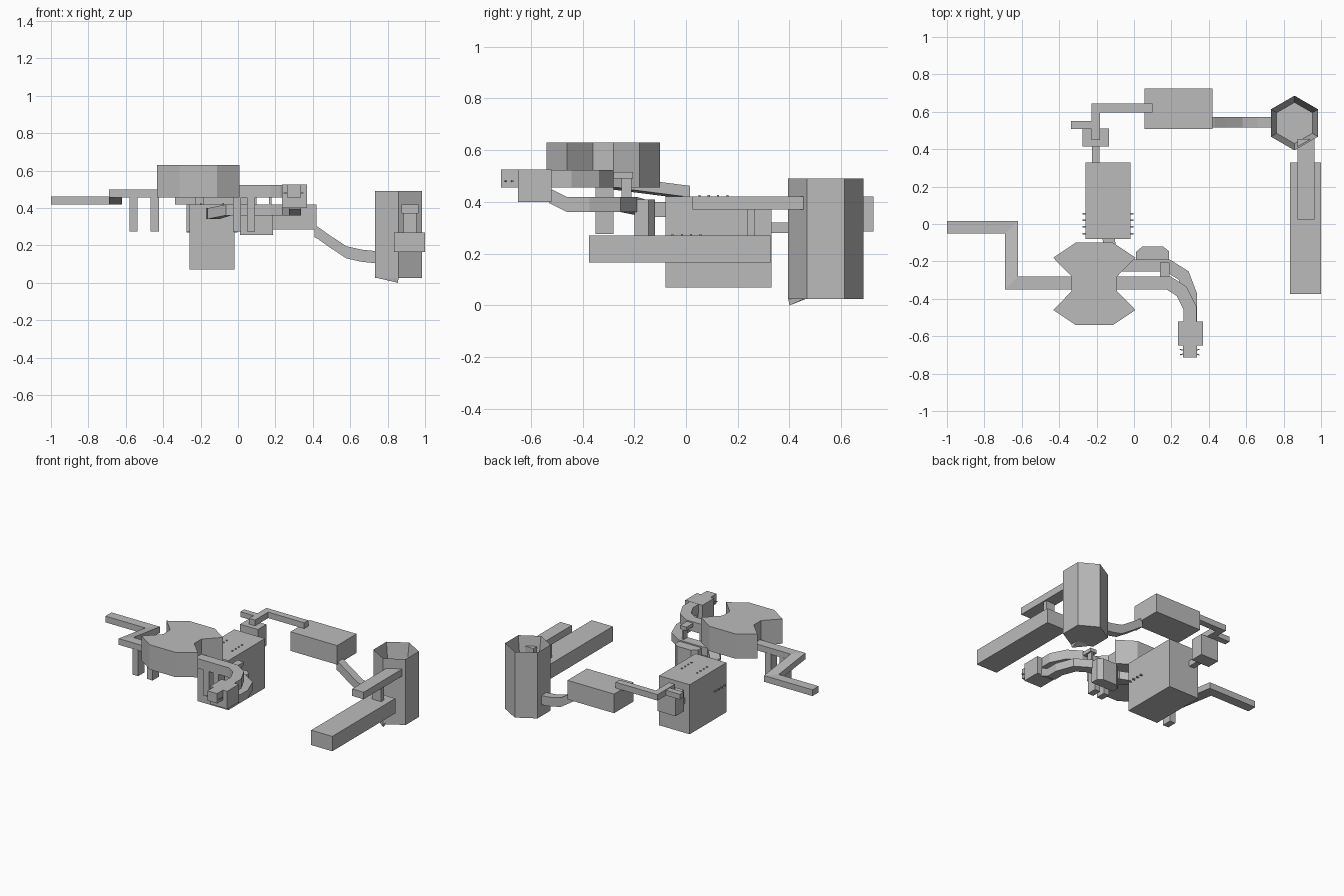
import bpy
import bmesh
from math import cos, sin, pi
from mathutils import Vector

cube = bpy.data.objects.get("Cube")
if cube:
    bpy.data.objects.remove(cube)

grey = bpy.data.materials.new("plain grey")
grey.use_nodes = True
colour = (0.5, 0.5, 0.5, 1)
grey.diffuse_color = colour
grey.node_tree.nodes["Principled BSDF"].inputs["Base Color"].default_value = colour


def finish(name, bm):
    bmesh.ops.recalc_face_normals(bm, faces=bm.faces)
    mesh = bpy.data.meshes.new(name)
    bm.to_mesh(mesh)
    bm.free()
    mesh.materials.append(grey)
    obj = bpy.data.objects.new(name, mesh)
    bpy.context.collection.objects.link(obj)
    return obj


def bridge(bm, a, b):
    for i in range(len(a)):
        j = (i + 1) % len(a)
        bm.faces.new((a[i], a[j], b[j], b[i]))


def box(name, x, y, z):
    prism(name, [(x[0], y[0]), (x[1], y[0]), (x[1], y[1]), (x[0], y[1])], z)


def prism(name, outline, z):
    bm = bmesh.new()
    low, high = [[bm.verts.new((px, py, h)) for px, py in outline] for h in z]
    bm.faces.new(low)
    bm.faces.new(high)
    bridge(bm, low, high)
    return finish(name, bm)


def duct(name, path, width, height):
    """Sweep an upright rectangle along a path with mitred corners."""
    pts = [Vector(p) for p in path]
    bm = bmesh.new()
    rings = []
    for i, p in enumerate(pts):
        before = p - pts[i - 1] if i else pts[1] - p
        after = pts[i + 1] - p if i < len(pts) - 1 else before
        flat = [Vector((d.x, d.y, 0)).normalized() for d in (before, after)]
        along = (flat[0] + flat[1]).normalized()
        side = Vector((-along.y, along.x, 0)) * (width / 2 / along.dot(flat[0]))
        up = Vector((0, 0, height / 2))
        rings.append([bm.verts.new(v) for v in
                      (p - side - up, p + side - up, p + side + up, p - side + up)])
    bm.faces.new(rings[0])
    bm.faces.new(rings[-1])
    for a, b in zip(rings, rings[1:]):
        bridge(bm, a, b)
    return finish(name, bm)


# Main body and the notched drum in front of it
box("main_box", (-0.26, -0.02), (-0.08, 0.33), (0.07, 0.42))
quarter = [(0.1, 0.22), (0.22, 0.14), (0.122, 0.04)]
half = quarter + [(x, -y) for x, y in reversed(quarter)]
outline = half + [(-x, -y) for x, y in half]
prism("notched_drum", [(x - 0.212, y - 0.32) for x, y in outline], (0.455, 0.63))

# Side bolts and small studs on the main box
for i in range(4):
    y = -0.052 + i * 0.036
    box("side_bolt", (-0.276, -0.002), (y - 0.004, y + 0.004), (0.268, 0.276))
    for x in (-0.2, -0.08):
        box("top_stud", (x - 0.004, x + 0.004), (y + 0.1, y + 0.108), (0.42, 0.426))

# Cranked handle on the right side of the drum
duct("cranked_handle", [(-1, -0.018, 0.44), (-0.655, -0.018, 0.44),
                        (-0.655, -0.315, 0.478), (-0.32, -0.315, 0.478)], 0.068, 0.044)

# Hanging legs
for x in (-0.558, -0.445, -0.005, 0.07):
    box("hanging_leg", (x - 0.022, x + 0.022), (-0.35, -0.28), (0.275, 0.46))

# Upper and lower curved arms ending at the nozzle
duct("upper_arm", [(-0.1, -0.315, 0.49), (0.185, -0.315, 0.49), (0.255, -0.36, 0.49),
                   (0.3, -0.45, 0.49), (0.3, -0.53, 0.49)], 0.07, 0.068)
duct("lower_arm", [(-0.137, -0.05, 0.37), (-0.13, -0.14, 0.37), (-0.05, -0.222, 0.39),
                   (0.18, -0.222, 0.39), (0.265, -0.275, 0.39), (0.305, -0.38, 0.39),
                   (0.305, -0.46, 0.39), (0.305, -0.53, 0.425)], 0.066, 0.058)
prism("arm_lobe", [(0.01, -0.2), (0.01, -0.15), (0.045, -0.12), (0.155, -0.12),
                   (0.187, -0.145), (0.187, -0.2)], (0.255, 0.41))
box("arm_strut", (0.165, 0.18), (-0.25, -0.21), (0.41, 0.51))
box("strut_cap", (0.14, 0.19), (-0.29, -0.205), (0.49, 0.515))
box("nozzle_block", (0.235, 0.37), (-0.65, -0.52), (0.4, 0.525))
box("nozzle_tip", (0.262, 0.337), (-0.715, -0.65), (0.455, 0.525))
for tilt in (-0.015, 0.015):
    duct("tip_pin", [(0.245, -0.685 - tilt, 0.48), (0.35, -0.685 + tilt, 0.48)], 0.006, 0.006)

# Rear pipework
box("rear_outlet", (-0.225, -0.185), (0.32, 0.42), (0.28, 0.32))
box("rear_valve", (-0.275, -0.135), (0.415, 0.51), (0.27, 0.42))
duct("rear_pipe", [(-0.205, 0.45, 0.44), (-0.205, 0.62, 0.44), (0.1, 0.62, 0.44)], 0.046, 0.042)
box("rear_stub", (-0.337, -0.2), (0.507, 0.55), (0.42, 0.457))
box("rear_box", (0.055, 0.42), (0.507, 0.724), (0.285, 0.42))
duct("sagging_pipe", [(0.41, 0.543, 0.275), (0.43, 0.543, 0.265), (0.49, 0.543, 0.222),
                      (0.58, 0.543, 0.163), (0.66, 0.543, 0.145), (0.76, 0.543, 0.135)], 0.056, 0.065)

# Open six-sided tank with a sloping inside wall
bm = bmesh.new()
tank_rings = []
for radius, z in ((0.146, 0.025), (0.146, 0.49), (0.11, 0.25)):
    tank_rings.append([bm.verts.new((0.858 + radius * sin(k * pi / 3),
                                     0.54 + radius * cos(k * pi / 3), z)) for k in range(6)])
for a, b in zip(tank_rings, tank_rings[1:]):
    bridge(bm, a, b)
bm.faces.new(tank_rings[0])
bm.faces.new(tank_rings[-1])
finish("six_sided_tank", bm)

# Wedge foot under the tank
bm = bmesh.new()
foot = [bm.verts.new(p) for p in ((0.745, 0.465, 0.026), (0.858, 0.395, 0.026),
                                  (0.858, 0.46, 0.026), (0.855, 0.4, 0))]
for i in range(4):
    bm.faces.new(foot[:i] + foot[i + 1:])
finish("wedge_foot", bm)

# Long beam and short rail beside the tank
box("long_beam", (0.835, 1), (-0.375, 0.328), (0.165, 0.27))
box("short_rail", (0.875, 0.965), (0.025, 0.455), (0.37, 0.42))
box("rail_post", (0.885, 0.955), (0.235, 0.265), (0.265, 0.375))
